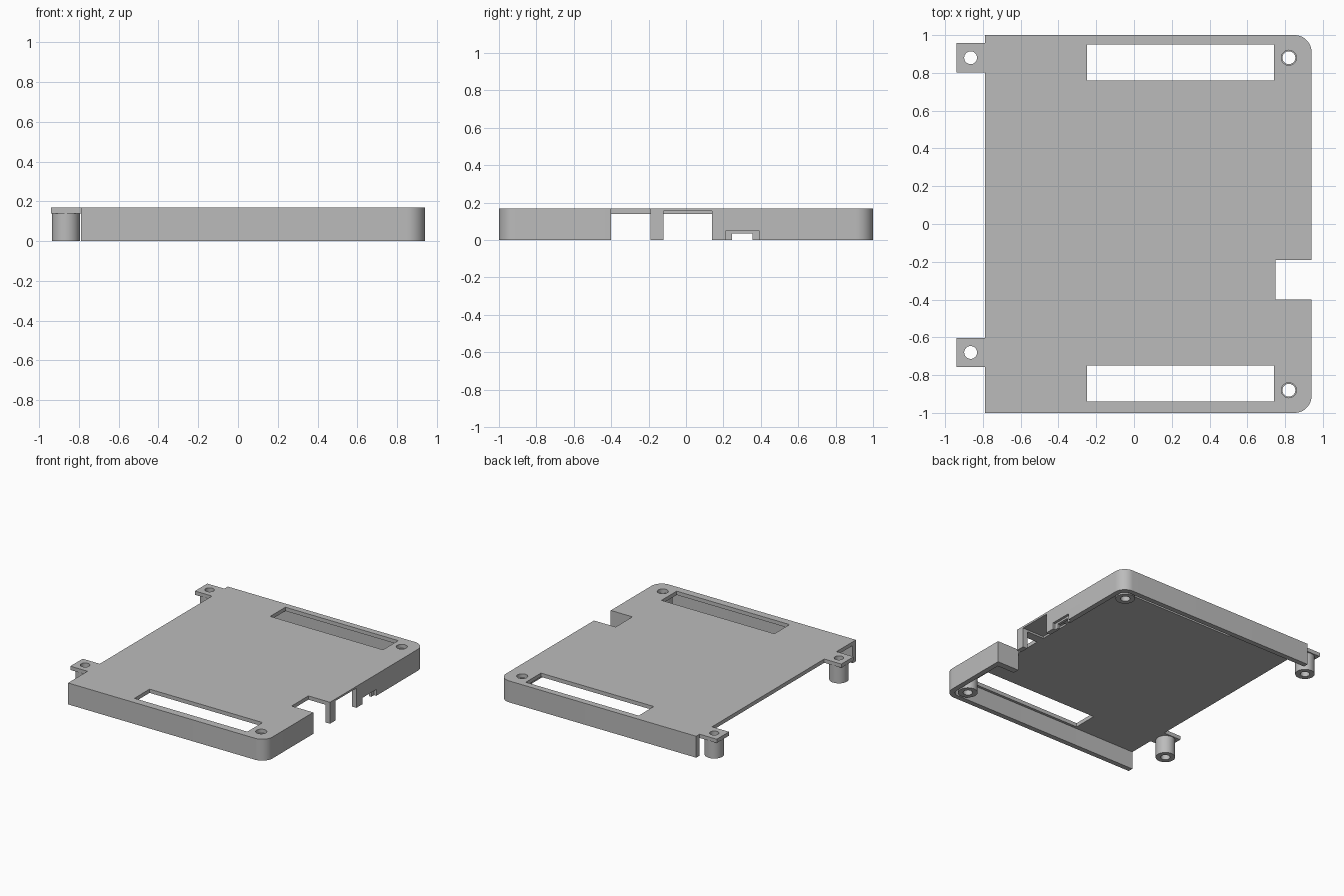
import bpy, bmesh
from math import sin, cos, pi, radians

if "Cube" in bpy.data.objects:
    bpy.data.objects.remove(bpy.data.objects["Cube"])

grey = bpy.data.materials.new("plain grey")
grey.use_nodes = True
colour = (0.5, 0.5, 0.5, 1)
grey.diffuse_color = colour
grey.node_tree.nodes["Principled BSDF"].inputs["Base Color"].default_value = colour

HEIGHT, UNDERSIDE, WALL = 0.17, 0.14, 0.04
LEFT, RIGHT, DEPTH = -0.79, 0.94, 1.0


def prism(name, outline, z0, z1):
    """Extrude a flat outline from z0 to z1."""
    bm = bmesh.new()
    base = bm.faces.new([bm.verts.new((x, y, z0)) for x, y in outline])
    top = bmesh.ops.extrude_face_region(bm, geom=[base])["geom"]
    bmesh.ops.translate(bm, vec=(0, 0, z1 - z0),
                        verts=[v for v in top if isinstance(v, bmesh.types.BMVert)])
    bmesh.ops.recalc_face_normals(bm, faces=bm.faces)
    mesh = bpy.data.meshes.new(name)
    bm.to_mesh(mesh)
    bm.free()
    mesh.materials.append(grey)
    obj = bpy.data.objects.new(name, mesh)
    bpy.context.collection.objects.link(obj)
    return obj


def box(name, x0, x1, y0, y1, z0, z1):
    return prism(name, [(x0, y0), (x1, y0), (x1, y1), (x0, y1)], z0, z1)


def cylinder(name, x, y, r, z0, z1, n=40):
    ring = [(x + r * cos(2 * pi * i / n), y + r * sin(2 * pi * i / n)) for i in range(n)]
    return prism(name, ring, z0, z1)


def tray_outline(x0, x1, half, r, n=12):
    """Rectangle with both corners on the +x side rounded."""
    pts = [(x0, half), (x0, -half)]
    for side in (-1, 1):
        for i in range(n + 1):
            a = pi / 2 * (i / n - (side < 0))
            pts.append((x1 - r + r * cos(a), side * (half - r) + r * sin(a)))
    return pts


def combine(obj, tool, operation="DIFFERENCE"):
    mod = obj.modifiers.new("combine", "BOOLEAN")
    mod.operation, mod.solver, mod.object = operation, "EXACT", tool
    bpy.ops.object.select_all(action="DESELECT")
    bpy.context.view_layer.objects.active = obj
    obj.select_set(True)
    bpy.ops.object.modifier_apply(modifier=mod.name)
    bpy.data.objects.remove(tool)


def smooth(obj):
    bpy.ops.object.select_all(action="DESELECT")
    bpy.context.view_layer.objects.active = obj
    obj.select_set(True)
    bpy.ops.object.shade_smooth_by_angle(angle=radians(30))


# Tray: a plate with walls hanging on three sides, open at -x
tray = prism("tray", tray_outline(LEFT, RIGHT, DEPTH, 0.09), 0, HEIGHT)
combine(tray, prism("inside", tray_outline(-1.2, RIGHT - WALL, DEPTH - WALL, 0.05),
                    -0.1, UNDERSIDE))

# Short return wall beside the notch
combine(tray, box("notch_wall", 0.75, RIGHT - 0.01, -0.45, -0.38, 0, HEIGHT - 0.01), "UNION")

# Notch, long slots and port openings
combine(tray, box("notch", 0.75, 1.1, -0.4, -0.19, -0.1, 0.3))
for y0, y1 in ((0.76, 0.95), (-0.94, -0.75)):
    combine(tray, box("slot", -0.25, 0.74, y0, y1, 0.1, 0.3))
combine(tray, box("large_port", 0.75, 1.1, -0.12, 0.14, -0.1, 0.155))
combine(tray, box("small_port_recess", RIGHT - WALL / 2, 1.1, 0.215, 0.39, -0.1, 0.05))
combine(tray, box("small_port", 0.8, 1.1, 0.245, 0.355, -0.1, 0.035))

# Hollow screw posts, with matching holes in the tray and in the side tabs
for name, x, y in (("front_left", 0.82, -0.88), ("back_left", 0.82, 0.88),
                   ("front_right", -0.865, -0.68), ("back_right", -0.865, 0.88)):
    post = cylinder(name + "_post", x, y, 0.07, 0, UNDERSIDE)
    combine(post, cylinder("bore", x, y, 0.034, -0.1, 0.3))
    smooth(post)
    if x > 0:
        combine(tray, cylinder("screw_hole", x, y, 0.04, 0.1, 0.3))
    else:
        tab = box(name + "_tab", -0.94, LEFT, y - 0.077, y + 0.077, UNDERSIDE, HEIGHT)
        combine(tab, cylinder("screw_hole", x, y, 0.034, 0.1, 0.3))
        smooth(tab)
smooth(tray)
